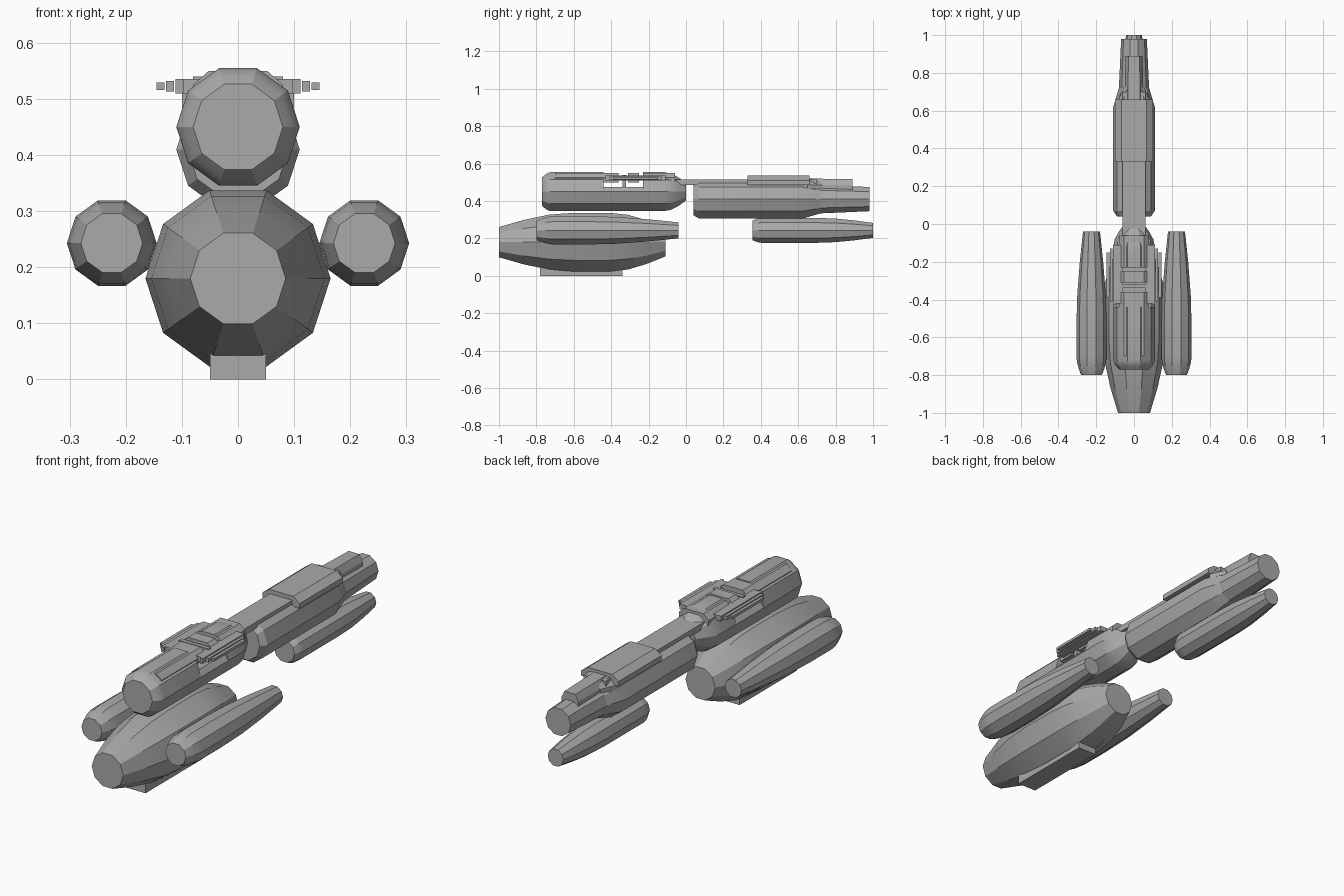
import bpy, bmesh
from math import cos, sin, pi, radians

if "Cube" in bpy.data.objects:
    bpy.data.objects.remove(bpy.data.objects["Cube"], do_unlink=True)

grey_value = 0.4
hull_grey = bpy.data.materials.new("hull_grey")
hull_grey.use_nodes = True
hull_grey.diffuse_color = (grey_value, grey_value, grey_value, 1)
shader = hull_grey.node_tree.nodes["Principled BSDF"]
shader.inputs["Base Color"].default_value = hull_grey.diffuse_color


def mirrored(half_outline):
    """Complete a right-hand outline with its reflection in x."""
    return half_outline + [(-x, z) for x, z in reversed(half_outline)]


# Unit cross-sections in x and z
decagon = [(cos(step * pi / 5), sin(step * pi / 5)) for step in range(10)]
square = mirrored([(1, 1), (1, -1)])
wedge = mirrored([(0.65, 1), (1, 0), (1, -1)])


def loft(name, section, stations, centre_x, centre_z, ceiling=1):
    """Skin a section along y; each station is y, half width, half height."""
    bm = bmesh.new()
    rings = []
    for y, width, height in stations:
        rings.append([bm.verts.new((centre_x + x * width, y,
                                    min(centre_z + z * height, ceiling)))
                      for x, z in section])
    for ring, following in zip(rings, rings[1:]):
        for index in range(len(section)):
            bm.faces.new((ring[index - 1], ring[index],
                          following[index], following[index - 1]))
    bm.faces.new(rings[0])
    bm.faces.new(rings[-1])
    bmesh.ops.recalc_face_normals(bm, faces=bm.faces)
    mesh = bpy.data.meshes.new(name)
    bm.to_mesh(mesh)
    bm.free()
    mesh.materials.append(hull_grey)
    part = bpy.data.objects.new(name, mesh)
    bpy.context.collection.objects.link(part)
    bpy.ops.object.select_all(action='DESELECT')
    part.select_set(True)
    bpy.context.view_layer.objects.active = part
    bpy.ops.object.shade_smooth_by_angle(angle=radians(25))


def pod(name, front, back, centre_z, radius, nose, tail, nose_length, tail_length,
        centre_x=0, steps=3):
    """Ten-sided pod whose nose and tail curve in to the given radii."""
    stations = []
    for step in range(steps + 1):
        t = step / steps
        size = nose + (radius - nose) * sin(t * pi / 2)
        stations.append((front + nose_length * t, size, size))
    for step in range(steps + 1):
        t = step / steps
        size = tail + (radius - tail) * cos(t * pi / 2)
        stations.append((back - tail_length * (1 - t), size, size))
    loft(name, decagon, stations, centre_x, centre_z)


def block(name, section, front, back, low, high, width, centre_x=0, back_scale=1):
    """Straight bar between two y positions, optionally narrowing to the back."""
    height = (high - low) / 2
    stations = [(front, width, height), (back, width * back_scale, height * back_scale)]
    loft(name, section, stations, centre_x, low + height)


# Lower main hull and its keel
pod("main_hull", front=-1, back=-0.11, centre_z=0.18, radius=0.165,
    nose=0.085, tail=0.08, nose_length=0.4, tail_length=0.3)
block("keel", square, front=-0.78, back=-0.34, low=0, high=0.05, width=0.05)

# Upper front pod: nose and tail either side of a notch, joined by a low middle
upper_z, upper_radius = 0.45, 0.11
notch_front, notch_back = -0.44, -0.23
pod("front_pod_nose", front=-0.77, back=notch_front, centre_z=upper_z,
    radius=upper_radius, nose=0.08, tail=upper_radius, nose_length=0.05, tail_length=0.1)
pod("front_pod_tail", front=notch_back, back=0, centre_z=upper_z,
    radius=upper_radius, nose=upper_radius, tail=0.05, nose_length=0.05, tail_length=0.12)
loft("front_pod_middle", decagon,
     [(y, upper_radius, upper_radius) for y in (notch_front, notch_back)],
     centre_x=0, centre_z=upper_z, ceiling=0.475)

# Raised decks, and the slabs and post bridging the notch
deck_low, deck_high, deck_width = 0.5, 0.55, 0.08
for name, front, back in (
        ("front_deck", -0.7, notch_front),
        ("notch_front_slab", notch_front, -0.36),
        ("notch_rear_slab", -0.31, -0.25),
        ("rear_deck", notch_back, -0.06)):
    block(name, wedge, front, back, deck_low, deck_high, deck_width)
block("notch_post", square, front=-0.34, back=-0.32, low=0.47, high=0.54,
      width=deck_width)

# Side pods and stepped side rails
pod_z = 0.243
for side, sign in (("left", 1), ("right", -1)):
    pod(side + "_side_pod", front=-0.8, back=-0.04, centre_z=pod_z, radius=0.08,
        nose=0.055, tail=0.045, nose_length=0.1, tail_length=0.5,
        centre_x=sign * 0.225)
    rail_low, rail_high = 0.51, 0.535
    block(side + "_rail_mount", square, front=-0.42, back=-0.11, low=rail_low,
          high=rail_high, width=0.02, centre_x=sign * deck_width)
    for step, place in enumerate(("inner", "middle", "outer")):
        inset, trim = step * 0.02, step * 0.003
        block(side + "_rail_" + place, square, front=inset - 0.43, back=-0.11 - inset,
              low=rail_low + trim, high=rail_high - trim, width=0.007,
              centre_x=sign * (0.104 + step * 0.017))

# Rear upper pod with its slimmer nozzle, and the lower rear pod
rear_z = 0.41
pod("rear_upper_pod", front=0.04, back=0.72, centre_z=rear_z, radius=upper_radius,
    nose=0.09, tail=0.08, nose_length=0.03, tail_length=0.1, steps=1)
pod("rear_nozzle", front=0.7, back=0.98, centre_z=rear_z, radius=0.08,
    nose=0.08, tail=0.068, nose_length=0.02, tail_length=0.26, steps=1)
pod("rear_lower_pod", front=0.355, back=1, centre_z=pod_z, radius=0.07,
    nose=0.055, tail=0.042, nose_length=0.05, tail_length=0.3)

# Spine linking front and rear pods
spine_low, spine_high = 0.485, 0.515
block("spine", square, front=-0.07, back=0.7, low=spine_low, high=spine_high, width=0.06)
block("spine_plate", wedge, front=0.33, back=0.66, low=spine_low, high=0.535, width=0.1)
block("spine_shoulder", wedge, front=0.65, back=0.73, low=0.45, high=0.52,
      width=0.085, back_scale=0.6)
block("spine_tail", wedge, front=0.66, back=0.89, low=0.45, high=0.52,
      width=0.05, back_scale=0.9)
